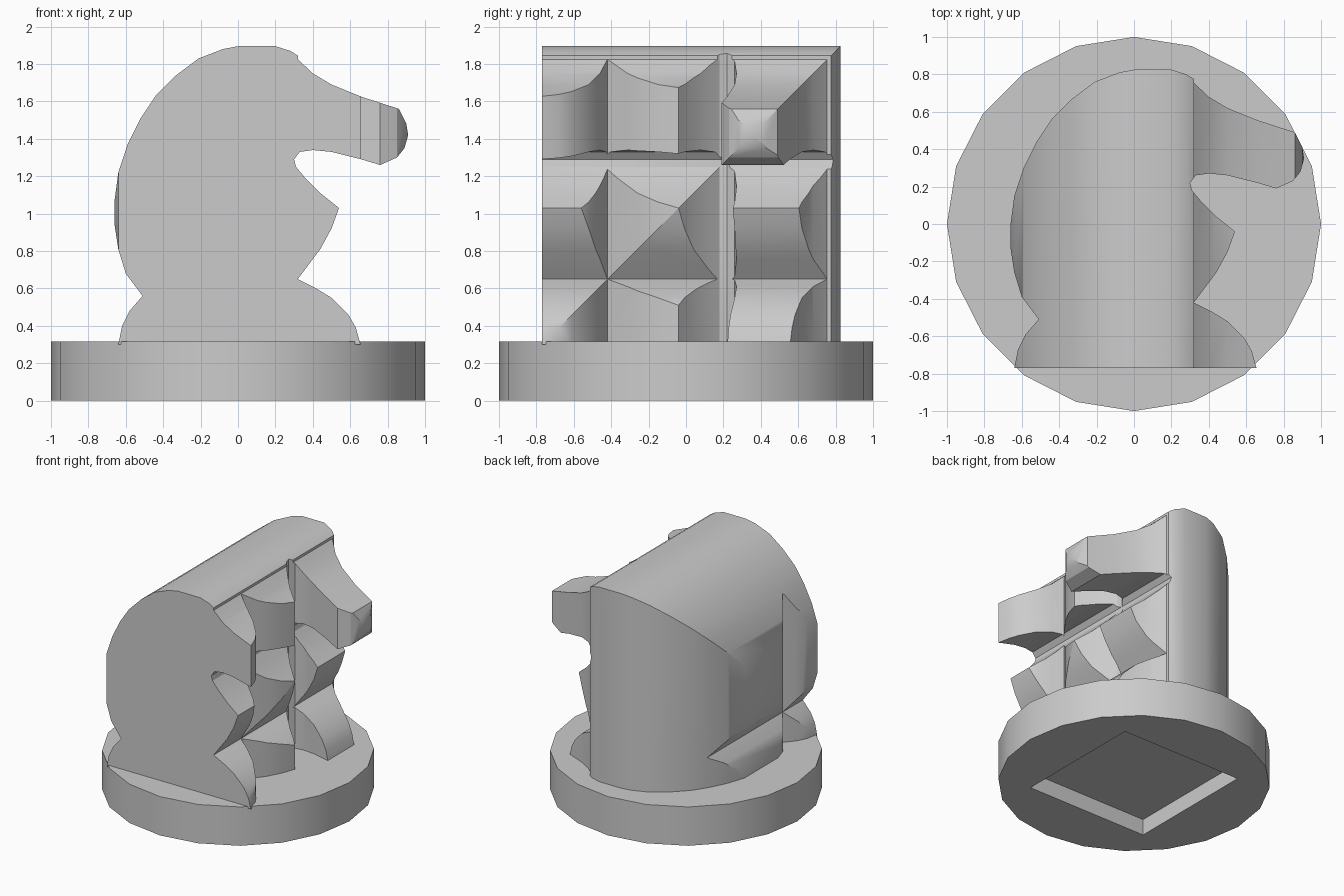
import bpy
import bmesh
import math
from mathutils import Matrix, Vector

cube = bpy.data.objects.get("Cube")
if cube:
    bpy.data.objects.remove(cube, do_unlink=True)

# One plain grey for the whole piece
grey = bpy.data.materials.new("plain grey")
grey.use_nodes = True
colour = (0.6, 0.6, 0.6, 1)
grey.diffuse_color = colour
grey.node_tree.nodes["Principled BSDF"].inputs["Base Color"].default_value = colour

# Horse head outline in hundredths of a unit, clockwise from the lower back
OUTLINE = [
    # foot and curved back of the neck
    (-64, 30), (-62, 40), (-58, 48), (-51, 56), (-60, 68), (-64, 81), (-66, 94),
    (-66, 107), (-64, 122), (-59, 137), (-52, 151), (-44, 163), (-33, 174),
    (-21, 183), (-8, 188),
    # crown and forehead
    (0, 189.5), (20, 189.5), (28, 187), (32, 184.5), (32, 182.5), (40, 175),
    (50, 169), (66, 162.5),
    # muzzle and jaw
    (86, 156), (90, 148), (91, 142), (89, 135), (85, 130), (76, 126), (66, 129),
    (50, 133), (40, 134), (33, 133), (30, 129), (31, 125),
    # chest and front of the foot
    (36, 119), (44, 111), (54, 103), (50, 92), (44, 81), (32, 65), (41, 60.5),
    (50, 55), (59, 46), (63, 39), (65.5, 30),
]
PLAN_SHIFT = 1.07


def make_object(name, bm):
    """Turn a bmesh into a named, coloured object."""
    bmesh.ops.recalc_face_normals(bm, faces=bm.faces)
    mesh = bpy.data.meshes.new(name)
    bm.to_mesh(mesh)
    bm.free()
    mesh.materials.append(grey)
    obj = bpy.data.objects.new(name, mesh)
    bpy.context.collection.objects.link(obj)
    return obj


def extrude_outline(name, place, direction):
    """Place each outline point in space and sweep the face along a direction."""
    bm = bmesh.new()
    face = bm.faces.new([bm.verts.new(place(x / 100, h / 100)) for x, h in OUTLINE])
    swept = bmesh.ops.extrude_face_region(bm, geom=[face])
    moved = [v for v in swept["geom"] if isinstance(v, bmesh.types.BMVert)]
    bmesh.ops.translate(bm, verts=moved, vec=Vector(direction))
    return make_object(name, bm)


def apply_boolean(target, cutter, operation):
    """Combine two solids, then discard the cutter."""
    cutter.hide_render = True
    modifier = target.modifiers.new(operation.lower(), "BOOLEAN")
    modifier.operation = operation
    modifier.solver = "EXACT"
    modifier.object = cutter
    bpy.context.view_layer.objects.active = target
    bpy.ops.object.modifier_apply(modifier=modifier.name)
    bpy.data.objects.remove(cutter, do_unlink=True)


def smooth(obj, degrees):
    bpy.ops.object.select_all(action="DESELECT")
    obj.select_set(True)
    bpy.context.view_layer.objects.active = obj
    bpy.ops.object.shade_smooth_by_angle(angle=math.radians(degrees))


# Horse body: the same outline seen both from the front and from above
body = extrude_outline("horse_body", lambda x, h: (x, -1, h), (0, 2, 0))
plan = extrude_outline("plan_cutter", lambda x, h: (x, h - PLAN_SHIFT, 0.1), (0, 0, 2))
apply_boolean(body, plan, "INTERSECT")
smooth(body, 25)

# Round base with twenty sides
BASE_HEIGHT = 0.315
bm = bmesh.new()
bmesh.ops.create_cone(bm, cap_ends=True, segments=20, radius1=1, radius2=1,
                      depth=BASE_HEIGHT,
                      matrix=Matrix.Translation((0, 0, BASE_HEIGHT / 2)))
base = make_object("round_base", bm)

# Square recess under the base
RECESS_SIDE, RECESS_DEPTH = 1.08, 0.13
bm = bmesh.new()
bmesh.ops.create_cube(bm, size=1, matrix=Matrix.Diagonal(
    (RECESS_SIDE, RECESS_SIDE, 2 * RECESS_DEPTH, 1)))
apply_boolean(base, make_object("recess_cutter", bm), "DIFFERENCE")
smooth(base, 25)
